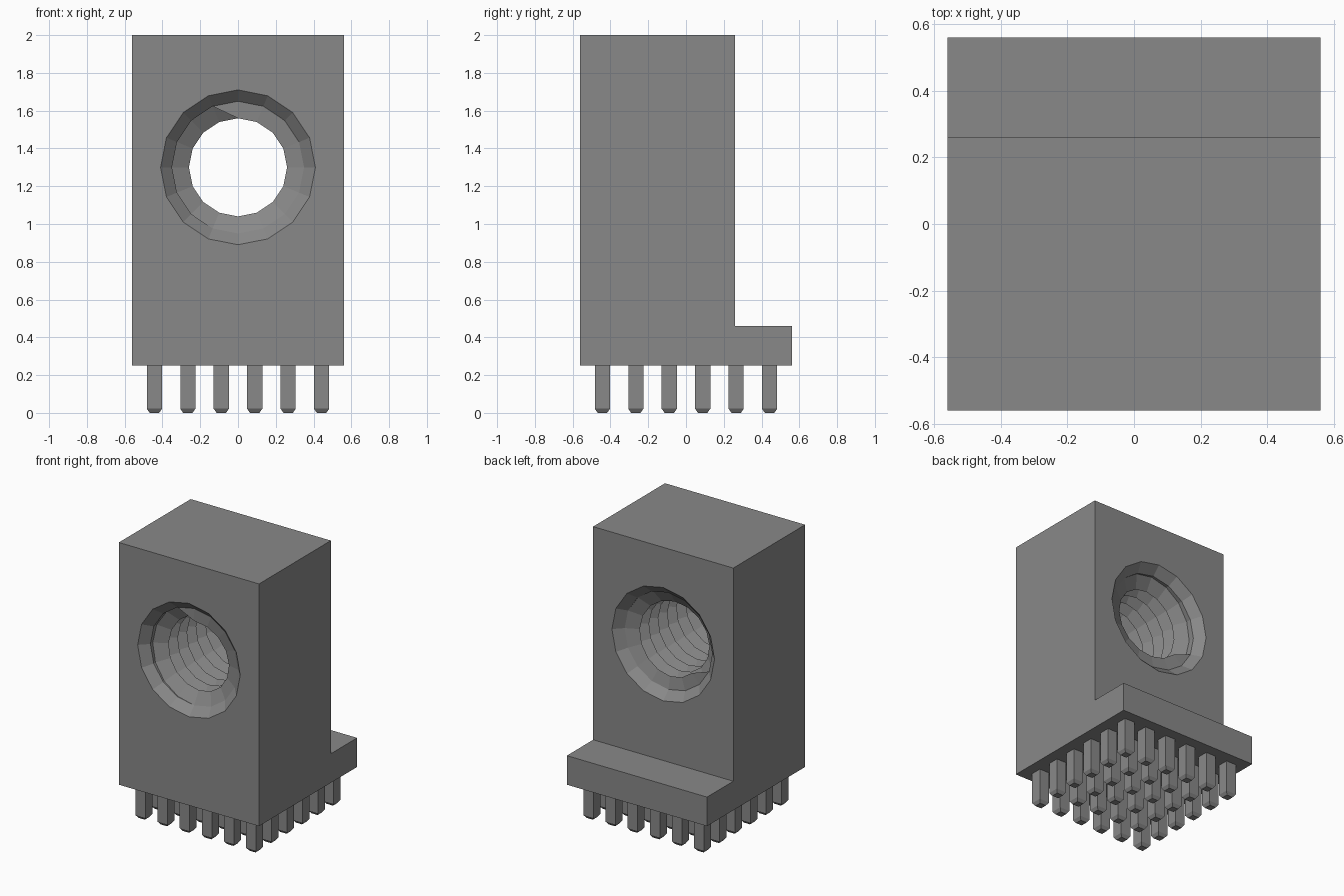
import bpy, bmesh
from math import sin, cos, pi

cube = bpy.data.objects.get("Cube")
if cube:
    bpy.data.objects.remove(cube, do_unlink=True)

metal = bpy.data.materials.new("grey metal")
metal.use_nodes = True
metal.diffuse_color = (0.25, 0.25, 0.25, 1)
metal.node_tree.nodes["Principled BSDF"].inputs["Base Color"].default_value = metal.diffuse_color

HALF, BACK = 0.56, 0.26            # half footprint, back of the upright block
BASE, LEDGE, TOP = 0.25, 0.46, 2.0  # heights
HOLE_Z, SIDES = 1.30, 16
MOUTH, ROOT, CREST = 0.41, 0.35, 0.26
BEVEL, PITCH = 0.06, 0.105


def finish(bm, name):
    bmesh.ops.recalc_face_normals(bm, faces=bm.faces)
    mesh = bpy.data.meshes.new(name)
    bm.to_mesh(mesh)
    bm.free()
    mesh.materials.append(metal)
    obj = bpy.data.objects.new(name, mesh)
    bpy.context.collection.objects.link(obj)


def hole_column(j):
    """Points along the bore at one angle: bevel, helical thread, bevel."""
    a = pi / 2 - 2 * pi * j / SIDES
    start, end = -HALF + BEVEL, BACK - BEVEL
    turns = int((end - start) / PITCH) + 2
    pts = [(MOUTH, -HALF), (ROOT, start)]
    for i in range(-2, 2 * turns + 1):
        y = start + PITCH * (i / 2 + j / SIDES)
        inside = start - 1e-5 <= y <= end
        r = CREST if inside and i % 2 == 0 else ROOT
        pts.append((r, min(max(y, start), end)))
    pts += [(ROOT, end), (MOUTH, BACK)]
    return [(r * cos(a), y, HOLE_Z + r * sin(a)) for r, y in pts]


# Block with foot ledge: side profile swept across x, bored walls left open
bm = bmesh.new()
profile = [(-HALF, TOP), (-HALF, BASE), (HALF, BASE), (HALF, LEDGE), (BACK, LEDGE), (BACK, TOP)]
left, right = [[bm.verts.new((x, y, z)) for y, z in profile] for x in (HALF, -HALF)]
bm.faces.new(left)
bm.faces.new(right[::-1])
for i in (1, 2, 3, 5):
    n = (i + 1) % 6
    bm.faces.new((left[i], left[n], right[n], right[i]))

# Threaded bore, each column shifted along the helix
cols = [[bm.verts.new(p) for p in hole_column(j)] for j in range(SIDES + 1)]
for c, d in zip(cols, cols[1:]):
    for i in range(len(c) - 1):
        bm.faces.new((c[i], d[i], d[i + 1], c[i + 1]))
bmesh.ops.remove_doubles(bm, verts=bm.verts, dist=0.0005)

# Front and back walls around the bore mouths
for wall_y in (-HALF, BACK):
    edges = [e for e in bm.edges if e.is_boundary
             and all(abs(v.co.y - wall_y) < 0.0005 for v in e.verts)]
    bmesh.ops.triangle_fill(bm, edges=edges, use_beauty=True, normal=(0, 1, 0))
finish(bm, "threaded_block")

# Grid of square press-in pins with tapered tips
bm = bmesh.new()
STEP, W, TIP, TAPER = 0.177, 0.04, 0.025, 0.022
for ix in range(6):
    for iy in range(6):
        cx, cy = (ix - 2.5) * STEP, (iy - 2.5) * STEP
        rings = [[bm.verts.new((cx + sx * w, cy + sy * w, z))
                  for sx, sy in ((-1, -1), (1, -1), (1, 1), (-1, 1))]
                 for w, z in ((TIP, 0), (W, TAPER), (W, BASE))]
        for lower, upper in zip(rings, rings[1:]):
            for k in range(4):
                n = (k + 1) % 4
                bm.faces.new((lower[k], lower[n], upper[n], upper[k]))
        bm.faces.new(rings[0][::-1])
        bm.faces.new(rings[2])
finish(bm, "pins")
